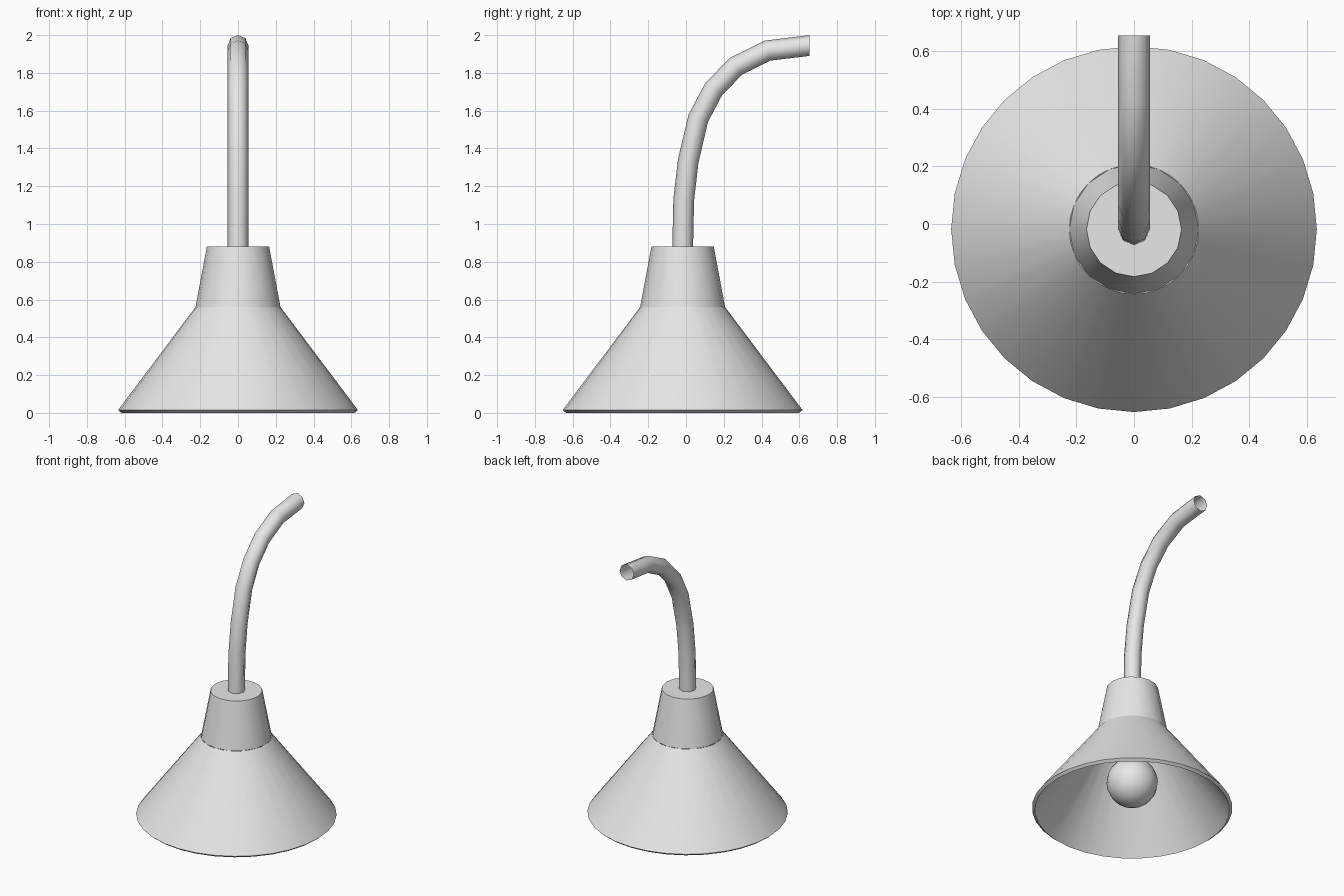
import bpy, bmesh
from math import sin, cos, pi, radians
from mathutils import Vector

cube = bpy.data.objects.get("Cube")
if cube:
    bpy.data.objects.remove(cube, do_unlink=True)

AXIS_Y = -0.018  # the shade sits slightly in front of the centre

grey = bpy.data.materials.new("light grey")
grey.use_nodes = True
grey.diffuse_color = (0.8, 0.8, 0.8, 1)
grey.node_tree.nodes["Principled BSDF"].inputs["Base Color"].default_value = grey.diffuse_color


def finish(name, bm, angle, recalc=True):
    """Turn a bmesh into a smooth-shaded object with sharp corners kept."""
    bmesh.ops.remove_doubles(bm, verts=bm.verts, dist=1e-4)
    if recalc:
        bmesh.ops.recalc_face_normals(bm, faces=bm.faces)
    mesh = bpy.data.meshes.new(name)
    bm.to_mesh(mesh)
    bm.free()
    mesh.materials.append(grey)
    obj = bpy.data.objects.new(name, mesh)
    bpy.context.collection.objects.link(obj)
    bpy.ops.object.select_all(action='DESELECT')
    obj.select_set(True)
    bpy.context.view_layer.objects.active = obj
    bpy.ops.object.shade_smooth_by_angle(angle=radians(angle))
    return obj


def lathe(name, profile, sides, closed=False):
    """Spin a (radius, height) profile about the lamp axis."""
    bm = bmesh.new()
    verts = [bm.verts.new((r, 0, z)) for r, z in profile]
    edges = [bm.edges.new(pair) for pair in zip(verts, verts[1:])]
    if closed:
        edges.append(bm.edges.new((verts[-1], verts[0])))
    bmesh.ops.spin(bm, geom=verts + edges, cent=(0, 0, 0), axis=(0, 0, 1),
                   angle=2 * pi, steps=sides)
    obj = finish(name, bm, 35)
    obj.location.y = AXIS_Y
    return obj


def tube(name, path, radius, sides):
    """Open pipe through (y, z) points, square-cut at both ends."""
    points = [Vector((0, y, z)) for y, z in path]
    bm = bmesh.new()
    rings = []
    for i, p in enumerate(points):
        if i == 0:
            tangent = Vector((0, 0, 1))
        elif i == len(points) - 1:
            tangent = Vector((0, 1, 0))
        else:
            tangent = ((p - points[i - 1]).normalized()
                       + (points[i + 1] - p).normalized()).normalized()
        side = Vector((1, 0, 0))
        up = tangent.cross(side)
        rings.append([bm.verts.new(p + radius * (side * cos(a) + up * sin(a)))
                      for a in (2 * pi * k / sides for k in range(sides))])
    for a, b in zip(rings, rings[1:]):
        for k in range(sides):
            n = (k + 1) % sides
            bm.faces.new((a[k], a[n], b[n], b[k]))
    return finish(name, bm, 50, recalc=False)


# Thick conical shade, open underneath
lathe("shade", [(0.225, 0.56), (0.635, 0.015), (0.617, 0), (0.205, 0.547)], 32, closed=True)

# Tapered collar above the shade
lathe("collar", [(0, 0.88), (0.165, 0.88), (0.225, 0.56), (0, 0.56)], 16)

# Socket and round bulb inside the shade
lathe("bulb_socket", [(0, 0.56), (0.07, 0.56), (0.07, 0.32), (0, 0.32)], 16)
bm = bmesh.new()
bmesh.ops.create_uvsphere(bm, u_segments=16, v_segments=12, radius=0.163)
bulb = finish("bulb", bm, 40)
bulb.location = (0, AXIS_Y, 0.2)

# Curved gooseneck arm reaching to the back
tube("gooseneck_arm", [(-0.018, 0.86), (-0.012, 1.13), (0.012, 1.335), (0.065, 1.56),
                       (0.147, 1.715), (0.265, 1.835), (0.432, 1.918), (0.655, 1.945)],
     0.055, 8)
